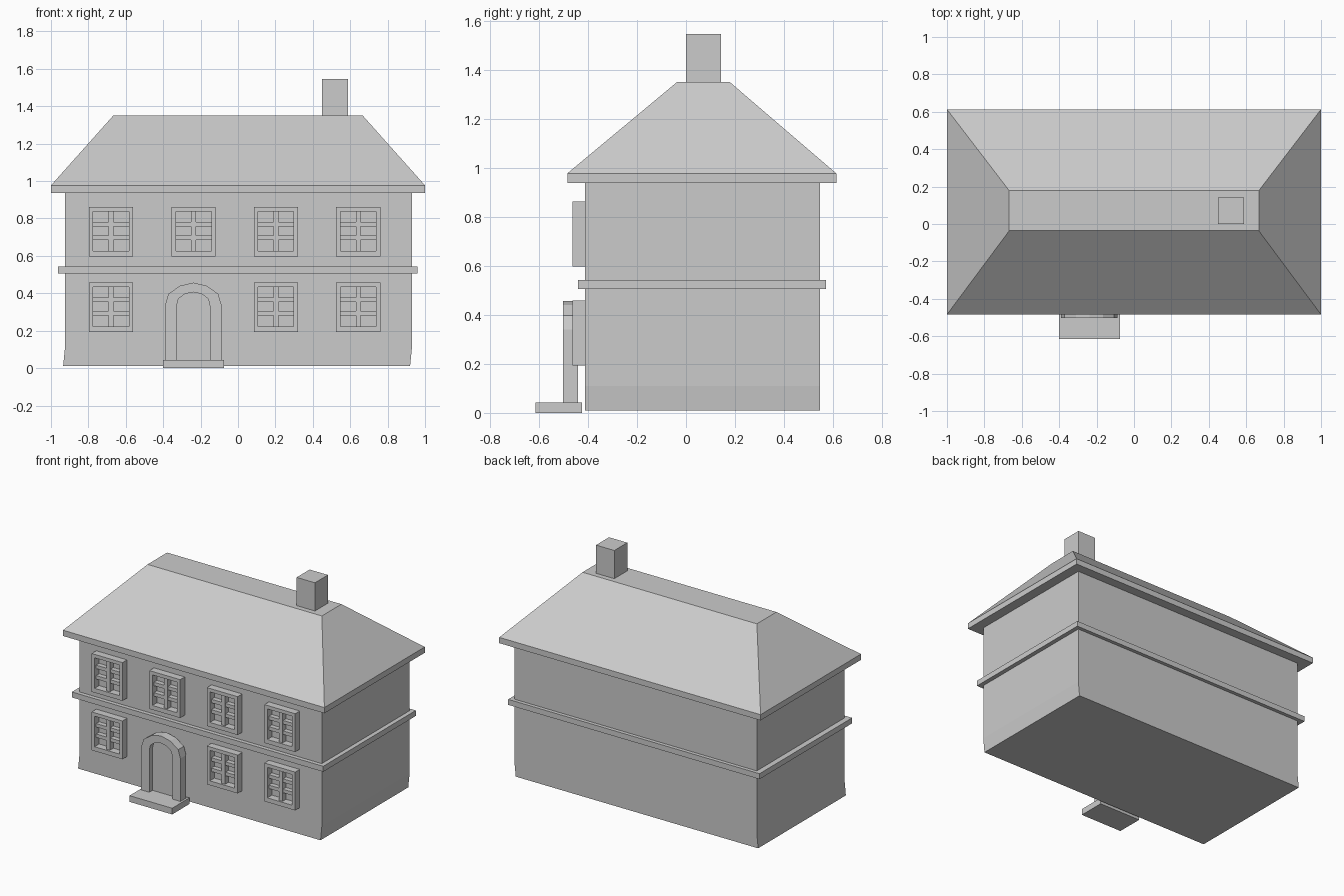
import bpy

if "Cube" in bpy.data.objects:
    bpy.data.objects.remove(bpy.data.objects["Cube"])


def make(name, verts, faces):
    mesh = bpy.data.meshes.new(name)
    mesh.from_pydata(verts, [], faces)
    mesh.update()
    obj = bpy.data.objects.new(name, mesh)
    bpy.context.collection.objects.link(obj)
    return obj


def loft(name, loops):
    """Skin a stack of equal-length loops, first to last, and cap both ends."""
    n = len(loops[0])
    verts = [v for loop in loops for v in loop]
    faces = [list(range(n))[::-1], list(range(len(verts) - n, len(verts)))]
    for k in range(len(loops) - 1):
        for i in range(n):
            j = (i + 1) % n
            faces.append([k * n + i, k * n + j, (k + 1) * n + j, (k + 1) * n + i])
    return make(name, verts, faces)


def rect(x0, x1, y0, y1, z):
    return [(x0, y0, z), (x1, y0, z), (x1, y1, z), (x0, y1, z)]


def box(name, x0, x1, y0, y1, z0, z1):
    return loft(name, [rect(x0, x1, y0, y1, z0), rect(x0, x1, y0, y1, z1)])


def ring(name, outer, inner, y0, y1):
    """Frame between two counter-clockwise (x, z) outlines, y0 = front."""
    n = len(outer)
    loops = [(outer, y0), (outer, y1), (inner, y1), (inner, y0)]
    verts = [(x, y, z) for pts, y in loops for x, z in pts]
    faces = []
    for k in range(4):
        for i in range(n):
            j, m = (i + 1) % n, (k + 1) % 4
            faces.append([k * n + j, k * n + i, m * n + i, m * n + j])
    return make(name, verts, faces)


# Walls, with the slightly skewed foot
loft("walls", [rect(-0.935, 0.92, -0.412, 0.547, 0.01),
               rect(-0.925, 0.93, -0.412, 0.547, 0.11),
               rect(-0.925, 0.93, -0.412, 0.547, 0.95)])

# String course between the floors
box("floor_band", -0.963, 0.96, -0.44, 0.572, 0.505, 0.543)

# Hipped roof with eaves and flat top
loft("roof", [rect(-1, 1, -0.484, 0.613, 0.937),
              rect(-1, 1, -0.484, 0.613, 0.977),
              rect(-0.667, 0.667, -0.036, 0.178, 1.35)])
box("chimney", 0.449, 0.589, 0.0, 0.142, 1.3, 1.545)


# Windows: frame plus glazing bars
def window(cx, z0):
    def outline(w, a, b):
        return [(cx - w, z0 + a), (cx + w, z0 + a), (cx + w, z0 + b), (cx - w, z0 + b)]
    ring("window_frame", outline(0.118, 0, 0.265), outline(0.095, 0.03, 0.241), -0.462, -0.40)
    box("window_bar_upright", cx - 0.013, cx + 0.013, -0.449, -0.40, z0 + 0.025, z0 + 0.245)
    for dz in (0.1, 0.172):
        box("window_bar_cross", cx - 0.1, cx + 0.1, -0.445, -0.40,
            z0 + dz - 0.012, z0 + dz + 0.012)


for i, cx in enumerate((-0.679, -0.237, 0.203, 0.643)):
    window(cx, 0.597)
    if i != 1:
        window(cx, 0.193)


# Doorway: arched surround, recessed door and step
def arch(half, base):
    cx = -0.239
    right = [(cx + x, z) for x, z in half]
    left = [(2 * cx - x, z) for x, z in reversed(right[:-1])]
    return [(2 * cx - right[0][0], base), (right[0][0], base)] + right + left


outer = arch([(0.15, 0.34), (0.133, 0.397), (0.072, 0.44), (0, 0.457)], 0.03)
inner = arch([(0.088, 0.335), (0.08, 0.37), (0.045, 0.397), (0, 0.406)], 0.03)
ring("door_surround", outer, inner, -0.502, -0.44)
loft("door", [[(x, -0.44, z) for x, z in inner], [(x, -0.467, z) for x, z in inner]])
box("door_step", -0.4, -0.074, -0.614, -0.425, 0.0, 0.043)
